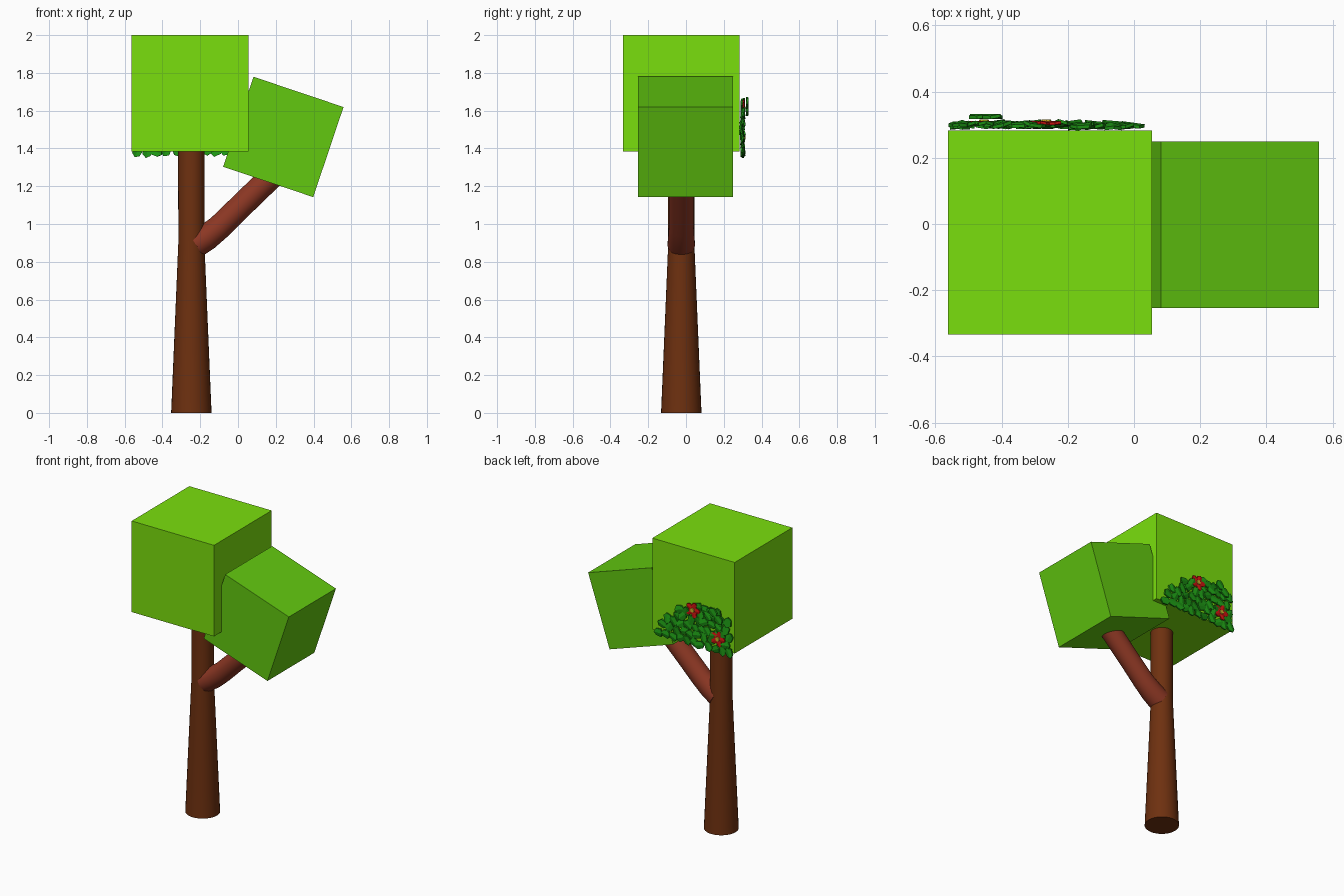
import bpy, bmesh, math, random
from mathutils import Vector, Matrix

if "Cube" in bpy.data.objects:
    bpy.data.objects.remove(bpy.data.objects["Cube"])

random.seed(7)
YC = -0.025


def material(name, rgb):
    m = bpy.data.materials.new(name)
    m.diffuse_color = (*rgb, 1)
    m.use_nodes = True
    m.node_tree.nodes["Principled BSDF"].inputs["Base Color"].default_value = m.diffuse_color
    return m


LIME = material("lime", (0.195, 0.737, 0.004))
GREEN = material("green", (0.122, 0.578, 0.005))
BARK = material("bark", (0.156, 0.03, 0.005))
BRANCH = material("branch_bark", (0.262, 0.038, 0.017))
LEAF = material("leaf", (0.012, 0.305, 0.007))
RED = material("petal_red", (0.6, 0.007, 0.005))
YELLOW = material("flower_yellow", (0.6, 0.42, 0.02))


def finish(name, bm, mat, smooth=False):
    bmesh.ops.recalc_face_normals(bm, faces=bm.faces[:])
    me = bpy.data.meshes.new(name)
    bm.to_mesh(me)
    bm.free()
    me.materials.append(mat)
    ob = bpy.data.objects.new(name, me)
    bpy.context.collection.objects.link(ob)
    if smooth:
        bpy.ops.object.select_all(action='DESELECT')
        ob.select_set(True)
        bpy.context.view_layer.objects.active = ob
        bpy.ops.object.shade_smooth_by_angle(angle=math.radians(40))
    return ob


def cube(name, centre, size, tilt, mat):
    bm = bmesh.new()
    mx = Matrix.Translation(centre) @ Matrix.Rotation(math.radians(tilt), 4, 'Y')
    bmesh.ops.create_cube(bm, size=size, matrix=mx)
    return finish(name, bm, mat)


def tube(name, path, mat, n=32):
    """Round tube along (x, z, radius) points in the plane y = YC."""
    bm = bmesh.new()
    rings = []
    for i, (x, z, r) in enumerate(path):
        a, b = path[max(i - 1, 0)], path[min(i + 1, len(path) - 1)]
        t = Vector((b[0] - a[0], 0, b[1] - a[1])).normalized()
        side = Vector((t.z, 0, -t.x))
        c = Vector((x, YC, z))
        rings.append([bm.verts.new(c + r * (side * math.cos(k * math.tau / n)
                      + Vector((0, math.sin(k * math.tau / n), 0)))) for k in range(n)])
    for p, q in zip(rings, rings[1:]):
        for k in range(n):
            bm.faces.new((p[k], p[(k + 1) % n], q[(k + 1) % n], q[k]))
    bm.faces.new(rings[0])
    bm.faces.new(rings[-1])
    return finish(name, bm, mat, True)


def add_blade(bm, mx, outline, thick, fold):
    """Thin folded leaf; local z points away from the cube."""
    layers = []
    for h in (0, thick):
        ring = [bm.verts.new(mx @ Vector((x, y, h - fold * abs(x)))) for x, y in outline]
        layers.append(ring)
        bm.faces.new((ring[0], ring[1], ring[2], ring[3]))
        bm.faces.new((ring[0], ring[3], ring[4], ring[5]))
    n = len(outline)
    for k in range(n):
        bm.faces.new((layers[0][k], layers[0][(k + 1) % n],
                      layers[1][(k + 1) % n], layers[1][k]))


# crown blocks
cube("main_crown", (-0.254, -0.026, 1.692), 0.617, 0, LIME)
cube("side_crown", (0.24, -0.002, 1.461), 0.503, 18.6, GREEN)

# trunk and branch
tube("trunk", [(-0.247, 0, 0.107), (-0.247, 0.9, 0.069), (-0.247, 1.45, 0.07)], BARK)
tube("branch", [(-0.225, 0.893, 0.073), (-0.165, 0.93, 0.07), (-0.1, 0.982, 0.066),
                (0.0, 1.08, 0.065), (0.16, 1.235, 0.065), (0.2, 1.275, 0.065)], BRANCH)

# leaf patch on the back of the main crown
BACK = Matrix.Rotation(math.radians(-90), 4, 'X')
OUT = [(0, -0.036), (0.026, -0.02), (0.022, 0.018), (0, 0.034), (-0.022, 0.018), (-0.026, -0.02)]
TOP = [(-0.58, 1.58), (-0.5, 1.63), (-0.36, 1.655), (-0.22, 1.625), (-0.1, 1.54), (0.01, 1.41)]


def top_limit(x):
    for (x0, z0), (x1, z1) in zip(TOP, TOP[1:]):
        if x0 <= x <= x1:
            return z0 + (z1 - z0) * (x - x0) / (x1 - x0)
    return 0


flowers = [(-0.265, 1.607), (-0.453, 1.462)]
bm = bmesh.new()
for row in range(6):
    for col in range(11):
        x = -0.53 + col * 0.052 + (row % 2) * 0.024 + random.uniform(-0.008, 0.008)
        z = 1.39 + row * 0.049 + random.uniform(-0.008, 0.008)
        if z > top_limit(x):
            continue
        if any(math.hypot(x - fx, z - fz) < 0.03 for fx, fz in flowers):
            continue
        y = random.uniform(0.291, 0.303)
        mx = (Matrix.Translation((x, y, z)) @ BACK
              @ Matrix.Rotation(random.uniform(0, math.tau), 4, 'Z')
              @ Matrix.Rotation(random.uniform(-0.2, 0.2), 4, 'X'))
        add_blade(bm, mx, OUT, 0.010, 0.25)
# two raised leaves
for x, z in ((-0.47, 1.6), (-0.43, 1.64)):
    mx = Matrix.Translation((x, 0.322, z)) @ BACK @ Matrix.Rotation(0.8, 4, 'Z')
    add_blade(bm, mx, OUT, 0.010, 0.2)
finish("leaves", bm, LEAF)

# two flowers: five petals around a yellow centre
for i, (x, z) in enumerate(flowers):
    base = Matrix.Translation((x, 0.303, z)) @ BACK
    bm = bmesh.new()
    for k in range(5):
        mx = (base @ Matrix.Rotation(k * math.tau / 5 + 0.3, 4, 'Z')
              @ Matrix.Translation((0, 0.031, 0)) @ Matrix.Diagonal((0.72, 0.72, 1, 1)))
        add_blade(bm, mx, OUT, 0.008, 0.15)
    finish(f"flower_petals_{i + 1}", bm, RED)
    bm = bmesh.new()
    bmesh.ops.create_cone(bm, cap_ends=True, segments=8, radius1=0.021, radius2=0.014,
                          depth=0.014, matrix=base @ Matrix.Translation((0, 0, 0.005)))
    finish(f"flower_centre_{i + 1}", bm, YELLOW)
